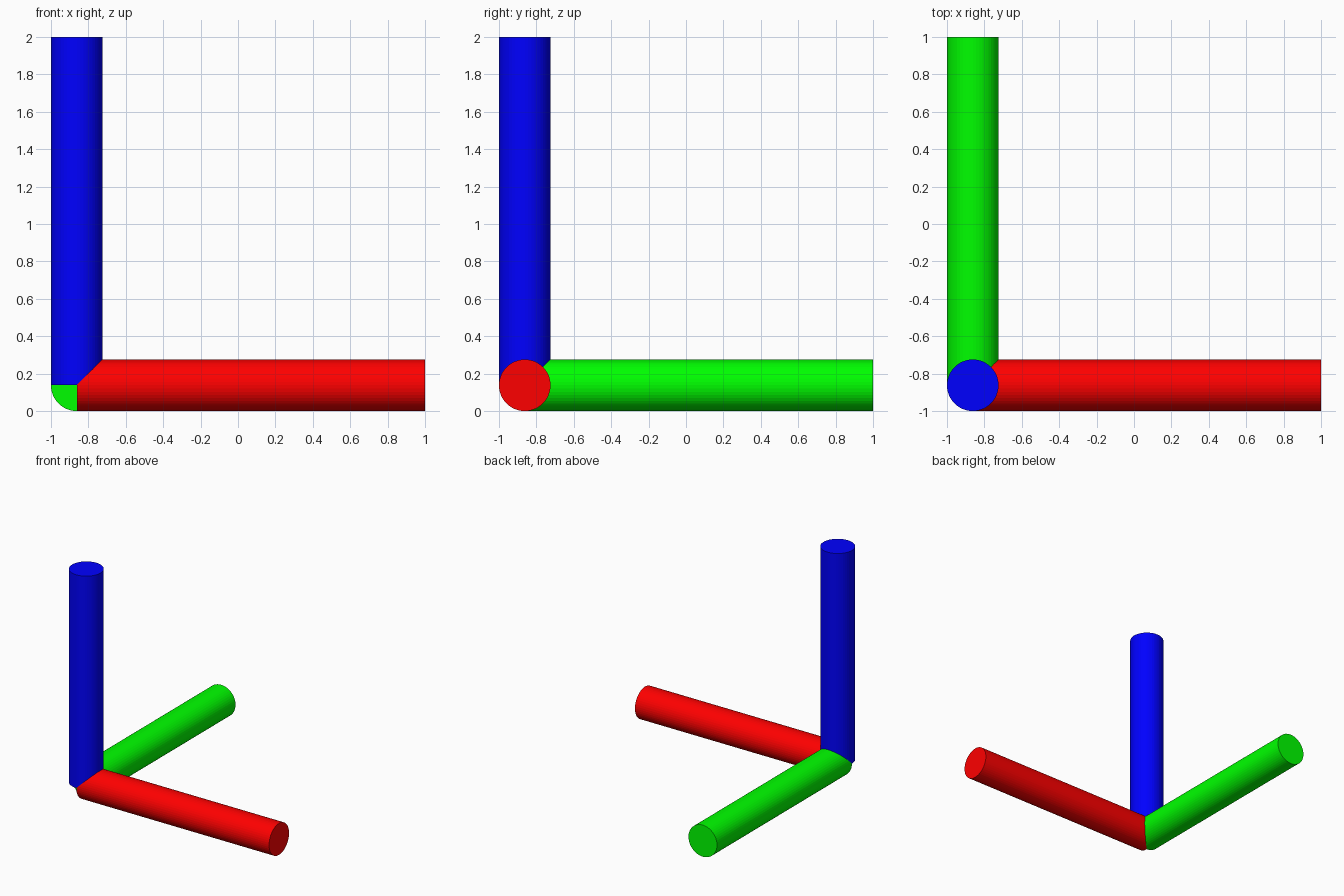
import bpy
from mathutils import Vector

if "Cube" in bpy.data.objects:
    bpy.data.objects.remove(bpy.data.objects["Cube"])

R = 0.138                                   # rod radius
ORIGIN = Vector((-1 + R, -1 + R, R))        # shared start point of the rods
LENGTH = 2 - R


def rod(name, direction, color):
    d = Vector(direction)
    bpy.ops.mesh.primitive_cylinder_add(
        vertices=48, radius=R, depth=LENGTH,
        location=ORIGIN + d * LENGTH / 2,
        rotation=d.to_track_quat('Z', 'Y').to_euler())
    ob = bpy.context.object
    ob.name = name
    mat = bpy.data.materials.new(name + "_color")
    mat.diffuse_color = (*color, 1)
    mat.use_nodes = True
    mat.node_tree.nodes["Principled BSDF"].inputs["Base Color"].default_value = mat.diffuse_color
    ob.data.materials.append(mat)


# Three axis rods meeting at one corner
rod("x_axis_rod", (1, 0, 0), (1, 0, 0))
rod("y_axis_rod", (0, 1, 0), (0, 1, 0))
rod("z_axis_rod", (0, 0, 1), (0, 0, 1))
